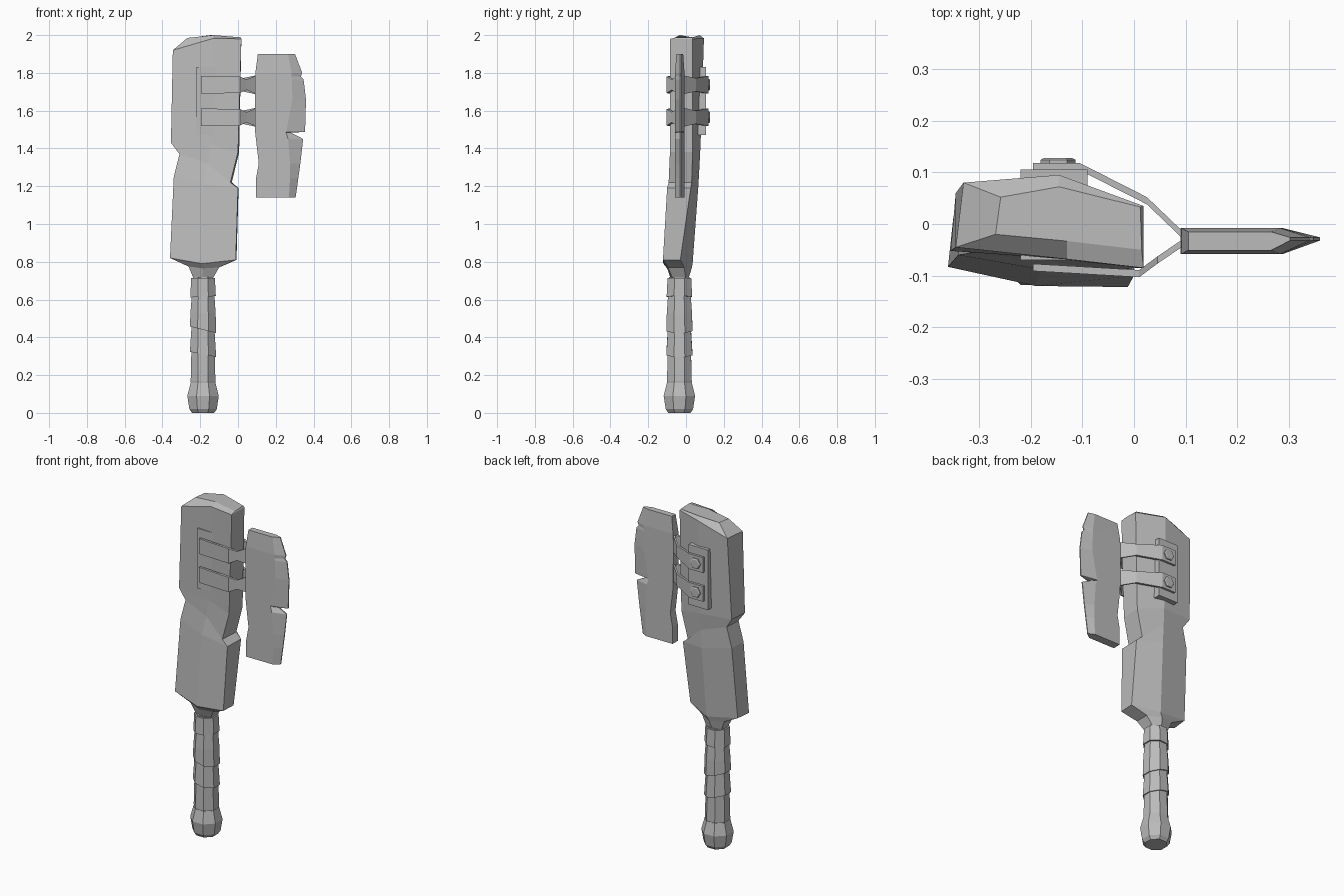
import bpy, bmesh, math

cube = bpy.data.objects.get("Cube")
if cube:
    bpy.data.objects.remove(cube, do_unlink=True)

grey = bpy.data.materials.new("plain grey")
grey.use_nodes = True
GREY = (0.5, 0.5, 0.5, 1)
grey.diffuse_color = GREY
grey.node_tree.nodes["Principled BSDF"].inputs["Base Color"].default_value = GREY


def loft(name, rings):
    """Skin a list of equal-length point rings and cap both ends."""
    bm = bmesh.new()
    rows = [[bm.verts.new(p) for p in ring] for ring in rings]
    n = len(rows[0])
    for a, b in zip(rows, rows[1:]):
        for i in range(n):
            j = (i + 1) % n
            bm.faces.new((a[i], a[j], b[j], b[i]))
    bm.faces.new(rows[0][::-1])
    bm.faces.new(rows[-1])
    bmesh.ops.recalc_face_normals(bm, faces=bm.faces)
    mesh = bpy.data.meshes.new(name)
    bm.to_mesh(mesh)
    bm.free()
    mesh.materials.append(grey)
    obj = bpy.data.objects.new(name, mesh)
    bpy.context.collection.objects.link(obj)
    return obj


def box(name, x, y, z):
    return loft(name, [[(x[0], y[0], h), (x[1], y[0], h), (x[1], y[1], h), (x[0], y[1], h)] for h in z])


def sleeve(name, profile, cx=-0.185, cy=-0.035, sides=8):
    """Faceted grip piece from (height, radius, sideways slant) rows."""
    rings = []
    for z, r, slant in profile:
        ring = []
        for i in range(sides):
            a = 2 * math.pi * (i + 0.5) / sides
            dx = r * math.cos(a) * 1.06
            ring.append((cx + dx, cy + r * math.sin(a) * 1.06, z + slant * dx))
        rings.append(ring)
    return loft(name, rings)


# Handle: pommel and overlapping slanted wraps
sleeve("pommel", [(0, 0.06, 0), (0.02, 0.074, 0), (0.09, 0.085, 0), (0.16, 0.067, 0)])
sleeve("grip_core", [(0.15, 0.055, 0), (0.72, 0.055, 0)])
sleeve("wrap_lower", [(0.15, 0.063, 0), (0.165, 0.067, 0), (0.32, 0.063, -0.2)])
sleeve("wrap_middle", [(0.31, 0.071, -0.2), (0.45, 0.062, -0.2)])
sleeve("wrap_upper", [(0.44, 0.071, -0.25), (0.53, 0.068, 0), (0.625, 0.061, 0.05)])
sleeve("wrap_top", [(0.615, 0.069, 0.05), (0.715, 0.064, 0)])

# Main blade: left/middle/right heights, then left front, middle front,
# right front, right back, middle back, left back corners
body_rows = [
    (0.70, 0.70, 0.70, (-.23, -.06), (-.185, -.077), (-.14, -.065), (-.14, 0), (-.185, .01), (-.23, 0)),
    (0.775, 0.765, 0.77, (-.262, -.075), (-.185, -.10), (-.10, -.095), (-.10, -.01), (-.175, .03), (-.26, .01)),
    (0.82, 0.79, 0.81, (-.36, -.083), (-.19, -.12), (-.012, -.122), (-.008, -.03), (-.16, .035), (-.35, .01)),
    (1.25, 1.21, 1.19, (-.34, -.06), (-.18, -.088), (0, -.10), (.003, .025), (-.15, .066), (-.335, .045)),
    (1.37, 1.32, 1.22, (-.31, -.055), (-.16, -.072), (-.04, -.092), (-.033, .03), (-.15, .072), (-.305, .05)),
    (1.43, 1.42, 1.38, (-.355, -.052), (-.15, -.068), (0, -.085), (.006, .035), (-.15, .077), (-.345, .06)),
    (1.92, 1.983, 1.98, (-.345, -.045), (-.13, -.068), (.018, -.085), (.018, .035), (-.145, .095), (-.33, .08)),
    (1.985, 2.0, 1.988, (-.268, -.02), (-.13, -.033), (.015, -.05), (.012, .033), (-.145, .072), (-.258, .052)),
]
rings = []
for zl, zm, zr, *corners in body_rows:
    rings.append([(x, y, z) for (x, y), z in zip(corners, (zl, zm, zr, zr, zm, zl))])
loft("main_blade", rings)

# Mounting plates on both faces
box("back_plate", (-.22, -.09), (.05, .105), (1.47, 1.83))
box("front_plate", (-.22, -.1), (-.07, -.04), (1.47, 1.83))

# Straps bent around the blade, pinched where they leave it
back_path = [(-.195, .111, .046), (-.105, .111, .046), (.025, .045, .035), (.095, -.022, .05)]
front_path = [(-.195, -.084, .046), (.01, -.096, .044), (.045, -.07, .027), (.095, -.036, .048)]


def strap(name, path, zc):
    t = 0.007
    loft(name, [[(x, y - t, zc - h), (x, y + t, zc - h), (x, y + t, zc + h), (x, y - t, zc + h)]
                for x, y, h in path])


for level, zc in (("upper", 1.737), ("lower", 1.565)):
    strap(level + "_back_strap", back_path, zc)
    strap(level + "_front_strap", front_path, zc)
    # Hexagonal bolt head
    loft(level + "_bolt", [[(-.147 + r * math.cos(k * math.pi / 3), y, zc + r * math.sin(k * math.pi / 3))
                            for k in range(6)] for y, r in ((.11, .034), (.124, .034), (.128, .027))])

# Side blade: height, inner edge, bevel line, cutting edge
edge_rows = [
    (1.14, .095, .27, .305), (1.24, .095, .275, .319), (1.32, .11, .275, .33),
    (1.45, .095, .265, .345), (1.484, .091, .255, .28), (1.487, .091, .255, .355),
    (1.66, .09, .288, .36), (1.765, .09, .285, .347), (1.78, .091, .284, .332),
    (1.80, .092, .283, .34), (1.90, .105, .265, .302),
]
rings = []
for z, inner, bevel, edge in edge_rows:
    half = 0.025 if z < 1.85 else 0.018
    c = -0.033
    rings.append([(inner, c - half, z), (bevel, c - half, z), (edge, c + .001, z),
                  (edge, c + .007, z), (bevel, c + half, z), (inner, c + half, z)])
loft("side_blade", rings)
